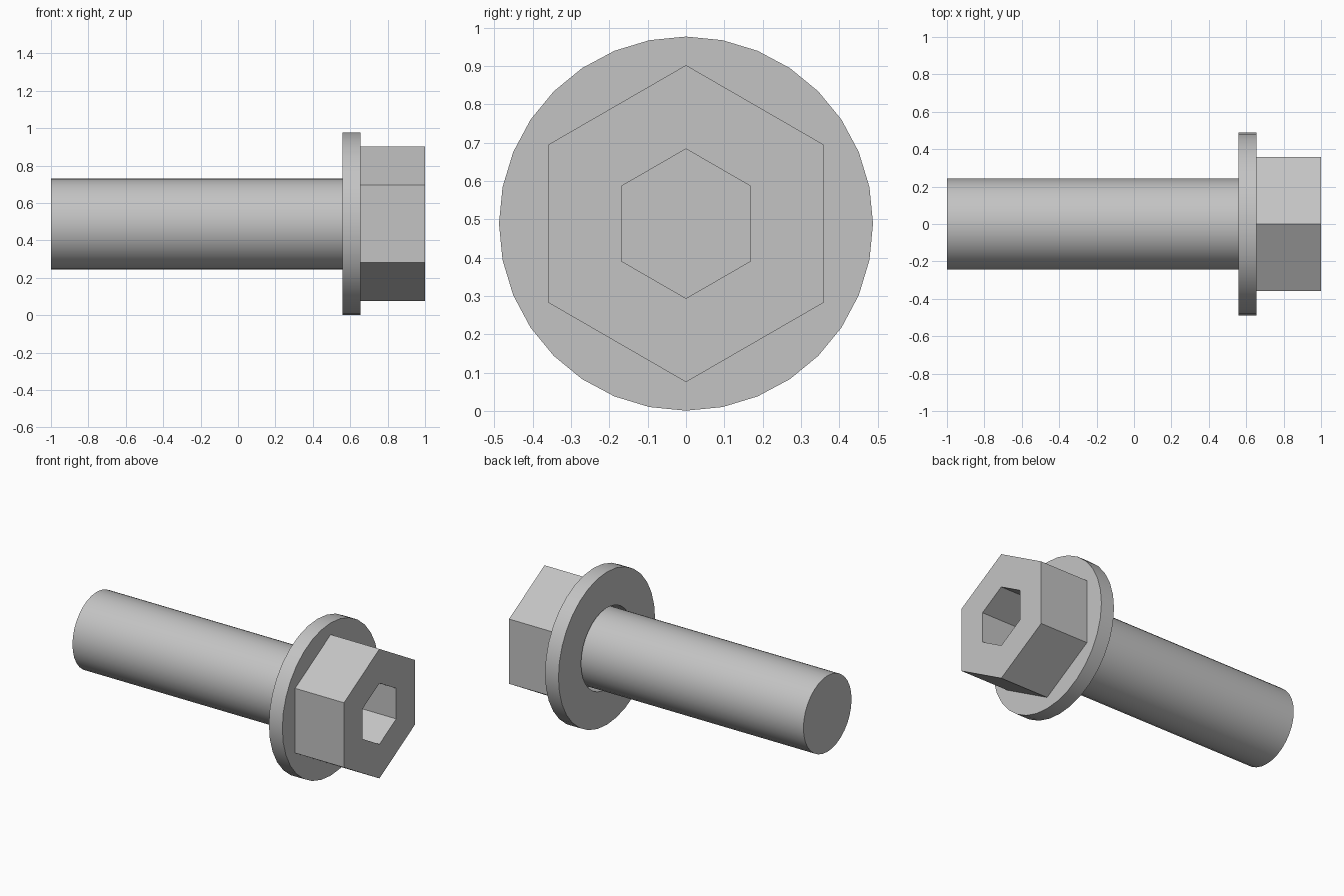
import bpy
import bmesh
from math import sin, cos, tau, radians

cube = bpy.data.objects.get("Cube")
if cube:
    bpy.data.objects.remove(cube, do_unlink=True)

AXIS_Z = 0.489  # height of the bolt's long axis

steel = bpy.data.materials.new("light_grey_steel")
steel.use_nodes = True
colour = (0.55, 0.55, 0.55, 1)
steel.diffuse_color = colour
steel.node_tree.nodes["Principled BSDF"].inputs["Base Color"].default_value = colour


def lathe(name, sides, profile, smooth=False, closed=False):
    """Sweep an (x, radius) profile around the x axis; an open one gets end caps."""
    bm = bmesh.new()
    loops = [[bm.verts.new((x, r * sin(tau * i / sides), r * cos(tau * i / sides)))
              for i in range(sides)] for x, r in profile]
    pairs = list(zip(loops, loops[1:]))
    if closed:
        pairs.append((loops[-1], loops[0]))
    else:
        bm.faces.new(loops[0])
        bm.faces.new(loops[-1])
    for a, b in pairs:
        for i in range(sides):
            j = (i + 1) % sides
            bm.faces.new((a[i], a[j], b[j], b[i]))
    bmesh.ops.recalc_face_normals(bm, faces=bm.faces)
    mesh = bpy.data.meshes.new(name)
    bm.to_mesh(mesh)
    bm.free()
    mesh.materials.append(steel)
    obj = bpy.data.objects.new(name, mesh)
    obj.location.z = AXIS_Z
    bpy.context.collection.objects.link(obj)
    if smooth:
        bpy.ops.object.select_all(action="DESELECT")
        obj.select_set(True)
        bpy.context.view_layer.objects.active = obj
        bpy.ops.object.shade_smooth_by_angle(angle=radians(30))
    return obj


# Plain round shank, running up to the head
lathe("shank", 32, [(-1, 0.243), (0.655, 0.243)], smooth=True)

# Loose washer with a small clearance around the shank
lathe("washer", 32, [(0.56, 0.488), (0.655, 0.488), (0.655, 0.26), (0.56, 0.26)],
      smooth=True, closed=True)

# Hexagonal head with a hexagonal socket sunk into its end
lathe("hex_head", 6, [(0.655, 0.4135), (1, 0.4135), (1, 0.195), (0.67, 0.195)])
